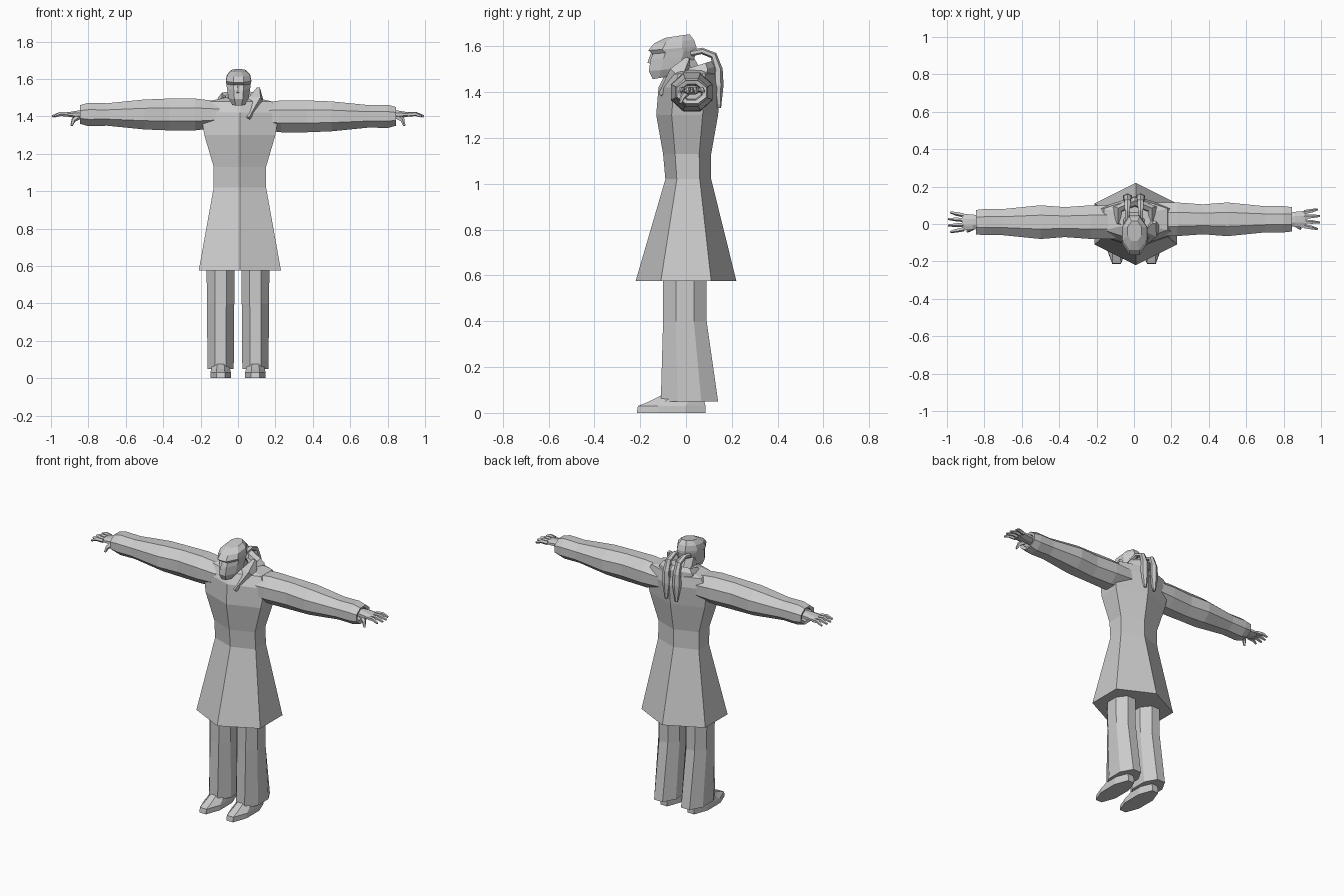
import bpy, bmesh, math
from mathutils import Vector

cube = bpy.data.objects.get("Cube")
if cube:
    bpy.data.objects.remove(cube)

GREY = (0.6, 0.6, 0.6, 1)
grey = bpy.data.materials.new("plain grey")
grey.use_nodes = True
grey.diffuse_color = GREY
grey.node_tree.nodes["Principled BSDF"].inputs["Base Color"].default_value = GREY


def loft(name, rings):
    """Skin equal-length point rings with flat faces and close both ends."""
    bm = bmesh.new()
    loops = [[bm.verts.new(point) for point in ring] for ring in rings]
    count = len(loops[0])
    for lower, upper in zip(loops, loops[1:]):
        for i in range(count):
            j = (i + 1) % count
            bm.faces.new((lower[i], lower[j], upper[j], upper[i]))
    bm.faces.new(loops[0])
    bm.faces.new(loops[-1])
    bmesh.ops.recalc_face_normals(bm, faces=bm.faces)
    mesh = bpy.data.meshes.new(name)
    bm.to_mesh(mesh)
    bm.free()
    mesh.materials.append(grey)
    bpy.context.collection.objects.link(bpy.data.objects.new(name, mesh))


def outline(sides, flat_front):
    """Regular polygon stretched to touch all sides of a unit box."""
    turn = math.pi / sides if flat_front else 0
    angles = [math.tau * k / sides + turn for k in range(sides)]
    wide = max(abs(math.sin(angle)) for angle in angles)
    deep = max(abs(math.cos(angle)) for angle in angles)
    return [(math.sin(angle) / wide, math.cos(angle) / deep) for angle in angles]


def stack(name, shape, rows, centre_x=0.0, tilt=0.0):
    """Horizontal sections: height, half width, front y, back y; tilt lifts the back."""
    rings = []
    for height, half_width, front, back in rows:
        middle, half_depth = (front + back) / 2, (back - front) / 2
        rings.append([(centre_x + u * half_width, middle + v * half_depth, height + v * tilt)
                      for u, v in shape])
    loft(name, rings)


def reach(name, shape, rows, side, middle_y, middle_z):
    """Sections out along an arm: distance, half depth, half height."""
    loft(name, [[(side * distance, middle_y + u * half_depth, middle_z + v * half_height)
                 for u, v in shape] for distance, half_depth, half_height in rows])


def tube(name, stations, sides):
    """Tapered tube through (point, radius) stations."""
    points = [Vector(point) for point, radius in stations]
    rings = []
    for i, (point, radius) in enumerate(stations):
        along = points[min(i + 1, len(points) - 1)] - points[max(i - 1, 0)]
        turn = along.to_track_quat("Z", "X")
        rings.append([points[i] + turn @ Vector((u * radius, v * radius, 0))
                      for u, v in outline(sides, True)])
    loft(name, rings)


hexagon = outline(6, False)
octagon = outline(8, True)

# Coat: flared skirt, waist, chest and sloping shoulders
stack("coat", hexagon, [
    (.575, .22, -.22, .22),
    (1.02, .14, -.09, .11),
    (1.13, .14, -.1, .11),
    (1.3, .19, -.13, .14),
    (1.42, .21, -.12, .15),
    (1.48, .17, -.09, .14),
    (1.5, .08, -.05, .1),
], centre_x=.01)

for side, label in ((-1, "right"), (1, "left")):
    # Trousers widen to the back at the hem; shoes point forward
    leg_x = side * .093
    stack(label + "_trouser_leg", octagon, [
        (.05, .07, -.11, .14),
        (.4, .073, -.1, .09),
        (.6, .075, -.1, .09),
    ], leg_x)
    stack(label + "_shoe", octagon, [
        (0, .055, -.215, .085),
        (.03, .055, -.21, .085),
        (.05, .05, -.16, .08),
        (.1, .04, -.06, .06),
    ], leg_x)

    # Sleeve ends in a recessed open cuff; the left arm hangs back and lower
    arm_y, arm_z = (.01, 1.41) if side < 0 else (.025, 1.4)
    reach(label + "_sleeve", octagon, [
        (.1, .09, .07),
        (.23, .09, .085),
        (.37, .08, .085),
        (.5, .09, .08),
        (.7, .07, .06),
        (.8, .07, .062),
        (.845, .065, .05),
        (.84, .045, .035),
        (.8, .04, .03),
    ], side, arm_y, arm_z)

    # Hand: flat palm, four spread fingers, thumb hanging forward and down
    reach(label + "_palm", octagon, [
        (.79, .03, .02),
        (.86, .04, .02),
        (.92, .045, .01),
    ], side, arm_y, 1.41)
    for finger in range(4):
        spread = (finger - 1.5) * .025
        tip = 1 - abs(spread) * .5
        tube(f"{label}_finger_{finger + 1}", [
            ((side * .91, arm_y + spread, 1.41), .012),
            ((side * .95, arm_y + spread * 1.2, 1.413), .011),
            ((side * tip, arm_y + spread * 1.4, 1.4), .006),
        ], 5)
    tube(label + "_thumb", [
        ((side * .85, arm_y - .02, 1.4), .016),
        ((side * .88, arm_y - .04, 1.38), .012),
        ((side * .89, arm_y - .05, 1.35), .006),
    ], 5)

    # Lock of hair arching from the head down the back
    hair_x = side * .035
    tube(label + "_hair_lock", [
        ((hair_x, .02, 1.57), .014),
        ((hair_x, .07, 1.58), .014),
        ((hair_x, .12, 1.56), .016),
        ((hair_x, .14, 1.5), .02),
        ((hair_x, .14, 1.43), .024),
        ((hair_x, .145, 1.33), .008),
    ], 6)

# Neck and head leaning forward, with a brow ledge above the face
stack("neck", octagon, [(1.45, .06, -.03, .09), (1.56, .05, -.1, .03)])
stack("head", octagon, [
    (1.465, .034, -.145, -.05),
    (1.5, .054, -.162, .02),
    (1.55, .062, -.155, .04),
    (1.575, .065, -.145, .045),
    (1.59, .068, -.165, .045),
    (1.62, .062, -.14, .035),
    (1.645, .038, -.09, .015),
], centre_x=.003, tilt=.008)
tube("nose", [((0, -.145, 1.575), .006), ((0, -.155, 1.525), .014)], 3)

# Collar standing higher at the back, folded inward at its rim
stack("collar", hexagon, [
    (1.44, .13, -.085, .145),
    (1.49, .11, -.06, .145),
    (1.515, .09, -.035, .125),
    (1.5, .075, -.025, .1),
    (1.46, .06, -.02, .09),
], centre_x=.005, tilt=.025)

# Pointed lapel folded over the left side of the neck
tube("left_lapel", [
    ((.11, .01, 1.55), .008),
    ((.1, -.03, 1.48), .035),
    ((.055, -.11, 1.39), .008),
], 4)
